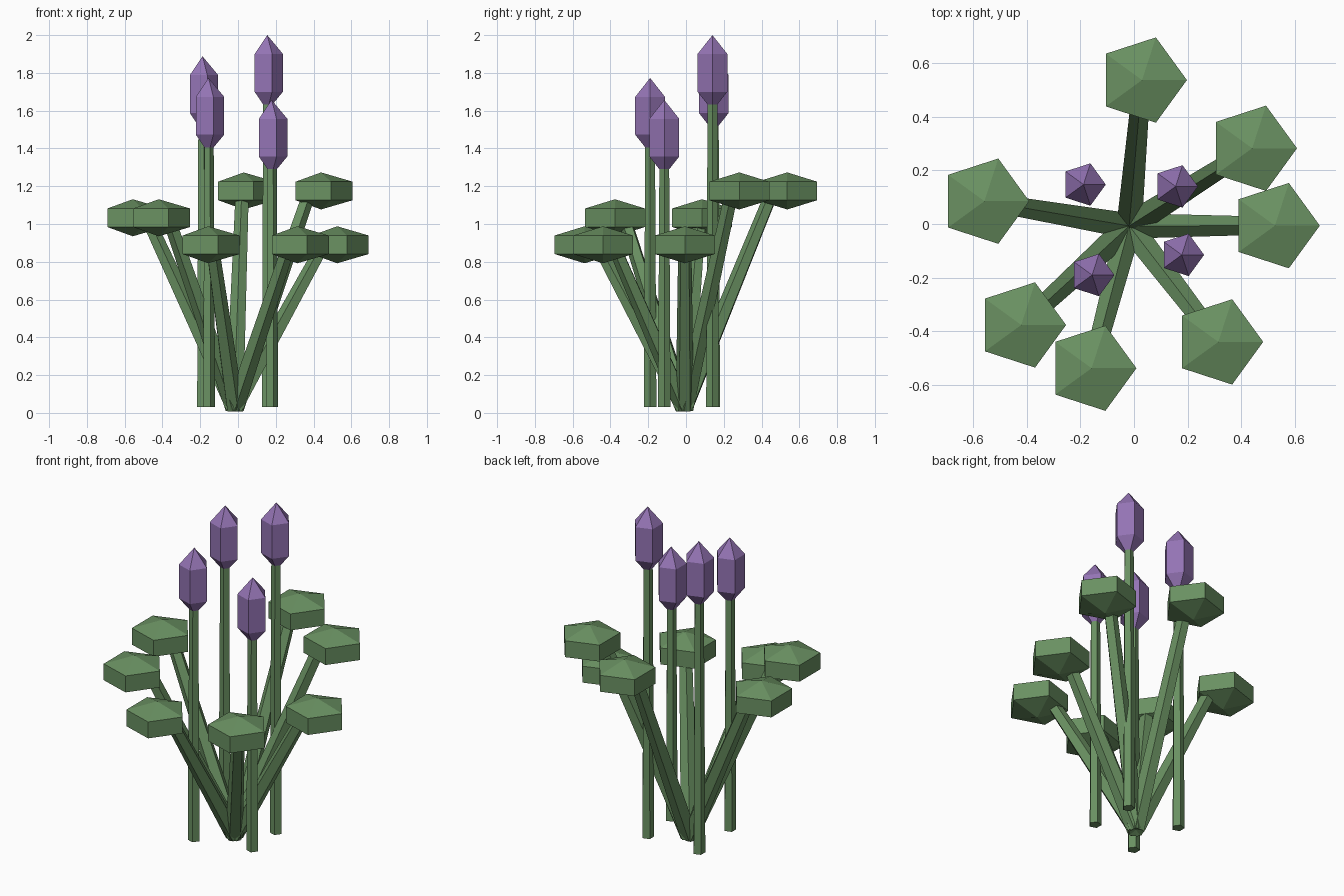
import bpy, bmesh, math
from mathutils import Vector

if "Cube" in bpy.data.objects:
    bpy.data.objects.remove(bpy.data.objects["Cube"])

SIDES = 5


def material(name, rgb):
    m = bpy.data.materials.new(name)
    m.diffuse_color = (*rgb, 1)
    m.use_nodes = True
    m.node_tree.nodes["Principled BSDF"].inputs["Base Color"].default_value = m.diffuse_color
    return m


GREEN = material("leaf green", (0.144, 0.283, 0.122))
PURPLE = material("bud purple", (0.296, 0.174, 0.456))


def finish(name, bm, mat):
    bmesh.ops.recalc_face_normals(bm, faces=bm.faces)
    me = bpy.data.meshes.new(name)
    bm.to_mesh(me)
    bm.free()
    me.materials.append(mat)
    ob = bpy.data.objects.new(name, me)
    bpy.context.collection.objects.link(ob)


def ring(bm, centre, u, v, r):
    step = 2 * math.pi / SIDES
    return [bm.verts.new(centre + r * (math.cos(i * step) * u + math.sin(i * step) * v))
            for i in range(SIDES)]


def bridge(bm, a, b):
    for i in range(SIDES):
        j = (i + 1) % SIDES
        bm.faces.new((a[i], a[j], b[j], b[i]))


def stem(name, p0, p1, r0, r1):
    """Tapered five-sided rod with one ridge on its upper side."""
    p0, p1 = Vector(p0), Vector(p1)
    d = (p1 - p0).normalized()
    u = Vector((0, 0, 1)) - d.z * d
    u = u.normalized() if u.length > 1e-4 else Vector((1, 0, 0))
    v = d.cross(u)
    bm = bmesh.new()
    a, b = ring(bm, p0, u, v, r0), ring(bm, p1, u, v, r1)
    bridge(bm, a, b)
    bm.faces.new(a)
    bm.faces.new(b)
    finish(name, bm, GREEN)


def blob(name, centre, r, half, mat):
    """Five-sided band with a pointed cap above and below."""
    c, X, Y, Z = Vector(centre), Vector((1, 0, 0)), Vector((0, 1, 0)), Vector((0, 0, 1))
    bm = bmesh.new()
    lo, hi = ring(bm, c - Z * half / 2, X, Y, r), ring(bm, c + Z * half / 2, X, Y, r)
    bridge(bm, lo, hi)
    for loop, s in ((lo, -1), (hi, 1)):
        tip = bm.verts.new(c + Z * half * s)
        for i in range(SIDES):
            bm.faces.new((loop[i], loop[(i + 1) % SIDES], tip))
    finish(name, bm, mat)


# leaf pads on leaning stems that share one root
root = Vector((-0.018, -0.007, 0.026))
pads = [(0.525, -0.006, 0.89), (0.44, 0.282, 1.175), (0.03, 0.536, 1.175),
        (-0.557, 0.085, 1.033), (-0.42, -0.376, 1.033), (-0.158, -0.537, 0.89),
        (0.314, -0.439, 0.89)]
for n, p in enumerate(pads, 1):
    out = Vector((p[0] - root.x, p[1] - root.y, 0)).normalized()
    end = Vector((root.x, root.y, p[2] - 0.025)) + out * 0.46
    stem(f"leaf_stem_{n}", root, end, 0.05, 0.037)
    blob(f"leaf_pad_{n}", p, 0.167, 0.098, GREEN)

# flower buds on upright stems
buds = [(0.155, 0.14, 1.8), (-0.188, 0.147, 1.688),
        (-0.156, -0.19, 1.573), (0.178, -0.115, 1.457)]
for n, p in enumerate(buds, 1):
    stem(f"flower_stem_{n}", (p[0], p[1], 0.03), (p[0], p[1], p[2] - 0.1), 0.035, 0.027)
    blob(f"flower_bud_{n}", p, 0.083, 0.2, PURPLE)
